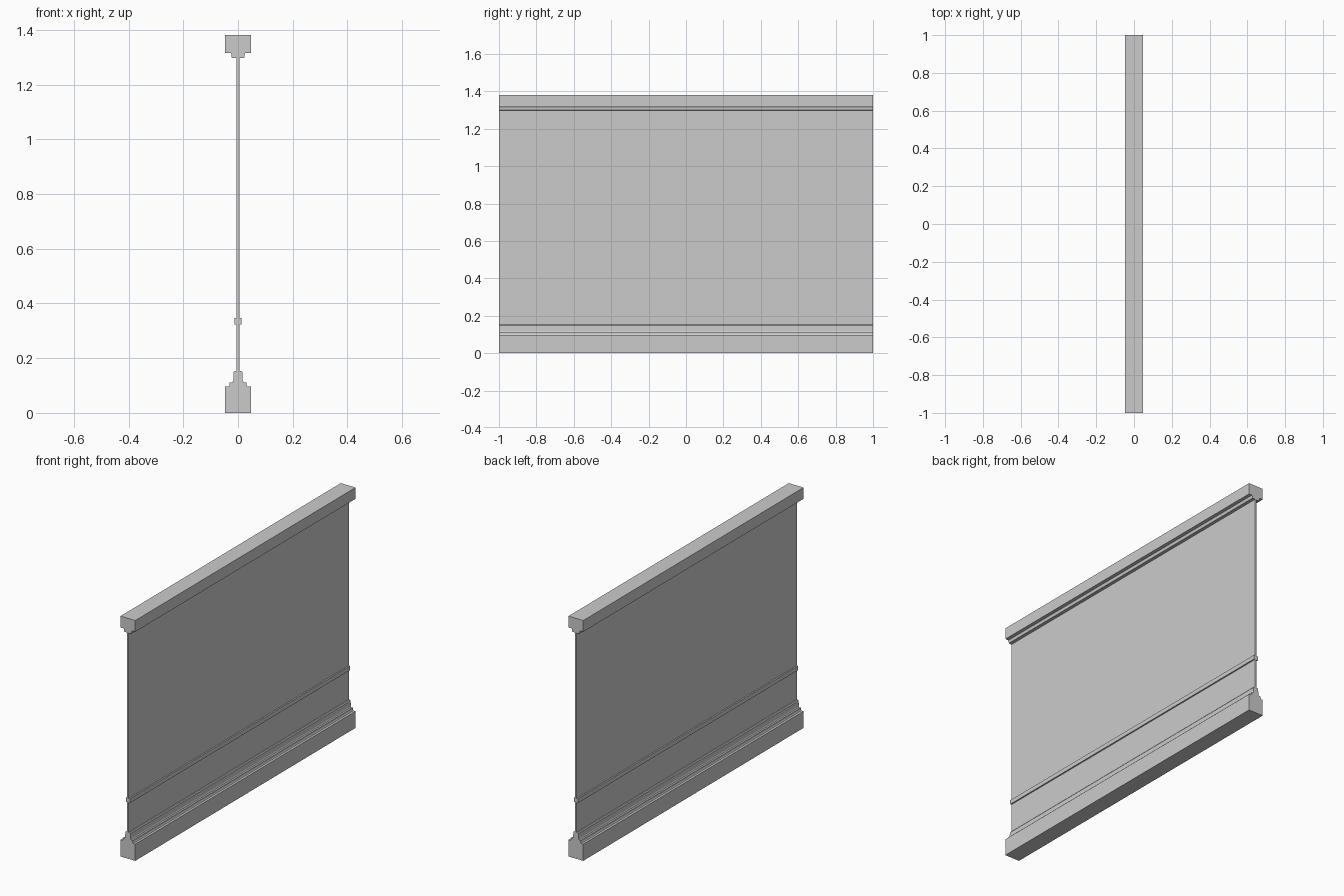
import bpy, bmesh

if "Cube" in bpy.data.objects:
    bpy.data.objects.remove(bpy.data.objects["Cube"])

HALF_LENGTH = 1.0


def moulding(name, half_profile):
    """Mirror a half section (x, z) across x = 0 and sweep it along y."""
    section = half_profile + [(-x, z) for x, z in reversed(half_profile)]
    bm = bmesh.new()
    face = bm.faces.new([bm.verts.new((x, -HALF_LENGTH, z)) for x, z in section])
    swept = bmesh.ops.extrude_face_region(bm, geom=[face])["geom"]
    verts = [g for g in swept if isinstance(g, bmesh.types.BMVert)]
    bmesh.ops.translate(bm, verts=verts, vec=(0, 2 * HALF_LENGTH, 0))
    bmesh.ops.recalc_face_normals(bm, faces=bm.faces)
    mesh = bpy.data.meshes.new(name)
    bm.to_mesh(mesh)
    bm.free()
    obj = bpy.data.objects.new(name, mesh)
    bpy.context.collection.objects.link(obj)
    return obj


# stepped skirting at the foot of the wall
moulding("base_moulding", [
    (0.047, 0.0), (0.047, 0.096), (0.034, 0.096), (0.031, 0.102),
    (0.030, 0.112), (0.020, 0.112), (0.017, 0.119), (0.016, 0.148), (0.012, 0.153)])

# thin wall panel, its ends buried in the base and cap
moulding("wall_panel", [(0.005, 0.10), (0.005, 1.33)])

# narrow rail around the lower part of the panel
moulding("dado_rail", [(0.013, 0.323), (0.013, 0.347)])

# cap with a stepped underside
moulding("top_cap", [
    (0.021, 1.298), (0.023, 1.300), (0.024, 1.310), (0.027, 1.316),
    (0.047, 1.316), (0.047, 1.381)])
